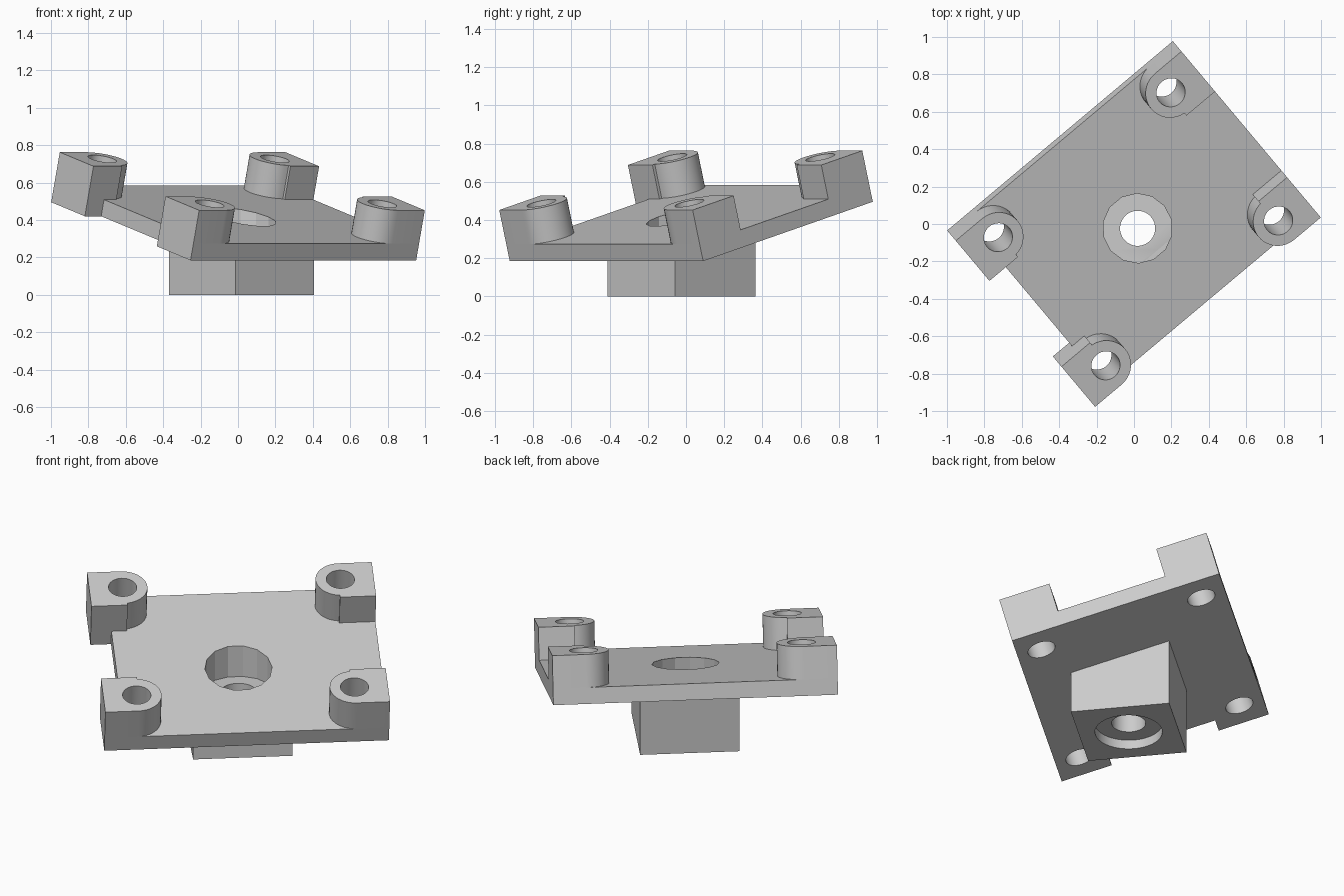
import bpy, bmesh, math
from mathutils import Matrix, Vector

cube = bpy.data.objects.get("Cube")
if cube:
    bpy.data.objects.remove(cube)

TURN, TILT = math.radians(40), math.radians(15)
LENGTH, WIDTH, THICK, HEIGHT = 1.575, 1.2, 0.092, 0.277
HALF_L, HALF_W = LENGTH / 2, WIDTH / 2
SHIFT, LIFT = 0.036, 0.34          # plate underside centre
BLOCK_V, BLOCK_HALF = -0.03, 0.275

# Frames: turned base (vertical block) and tilted plate
base = Matrix.Rotation(TURN, 4, 'Z')
plate_frame = base @ Matrix.Translation((0, SHIFT, LIFT)) @ Matrix.Rotation(TILT, 4, 'X')
# Frame for extruding (v, z) profiles along the base's length
side_frame = base @ Matrix(((0, 0, 1, 0), (1, 0, 0, 0), (0, 1, 0, 0), (0, 0, 0, 1)))

metal = bpy.data.materials.new("plain grey")
metal.use_nodes = True
GREY = (0.6, 0.6, 0.6, 1)
metal.diffuse_color = GREY
metal.node_tree.nodes["Principled BSDF"].inputs["Base Color"].default_value = GREY


def prism(name, outline, low, high, frame):
    """Extrude a flat outline between two heights in the given frame."""
    bm = bmesh.new()
    bottom = [bm.verts.new(frame @ Vector((x, y, low))) for x, y in outline]
    top = [bm.verts.new(frame @ Vector((x, y, high))) for x, y in outline]
    bm.faces.new(bottom)
    bm.faces.new(top)
    for i in range(len(outline)):
        j = (i + 1) % len(outline)
        bm.faces.new((bottom[i], bottom[j], top[j], top[i]))
    bmesh.ops.recalc_face_normals(bm, faces=bm.faces)
    mesh = bpy.data.meshes.new(name)
    bm.to_mesh(mesh)
    bm.free()
    mesh.materials.append(metal)
    obj = bpy.data.objects.new(name, mesh)
    bpy.context.collection.objects.link(obj)
    return obj


def circle(x, y, radius, sides, start=0.0, sweep=math.tau, closed=True):
    steps = sides if closed else sides - 1
    return [(x + radius * math.cos(start + sweep * i / steps),
             y + radius * math.sin(start + sweep * i / steps)) for i in range(sides)]


# Base plate, recessed between the posts at one end
notch, gap = -HALF_L + 0.114, HALF_W - 0.29
plate_outline = [(-HALF_L, -HALF_W), (HALF_L, -HALF_W), (HALF_L, HALF_W), (-HALF_L, HALF_W),
                 (-HALF_L, gap), (notch, gap), (notch, -gap), (-HALF_L, -gap)]
plate = prism("tilted_plate", plate_outline, 0, THICK, plate_frame)

# Corner posts: a square corner with a rounded boss
HOLE_P, HOLE_Q, BOSS = 0.185, 0.137, 0.137
post_outline = [(0, 0)] + circle(HOLE_P, HOLE_Q, BOSS, 20, -math.pi / 2,
                                 math.radians(174), False) + [(0.2, 0.29), (0, 0.29)]
posts, cutters = [], []
for sx, end in ((1, "left"), (-1, "right")):
    for sy, side in ((1, "back"), (-1, "front")):
        outline = [(sx * (HALF_L - p), sy * (HALF_W - q)) for p, q in post_outline]
        posts.append(prism(f"{side}_{end}_post", outline, THICK, HEIGHT, plate_frame))
        hole = circle(sx * (HALF_L - HOLE_P), sy * (HALF_W - HOLE_Q), 0.078, 32)
        cutters.append(prism("screw_hole_cutter", hole, -0.1, 0.5, plate_frame))

# Upright block whose top meets the underside of the plate
v0, v1 = BLOCK_V - BLOCK_HALF, BLOCK_V + BLOCK_HALF


def underside(v):
    return LIFT + (v - SHIFT) * math.tan(TILT)


block = prism("mounting_block", [(v0, 0), (v1, 0), (v1, underside(v1)), (v0, underside(v0))],
              -BLOCK_HALF, BLOCK_HALF, side_frame)

# Vertical bore with a recess at each end
centre_cutters = [
    prism("bore_cutter", circle(0, BLOCK_V, 0.094, 32), -0.1, 1, base),
    prism("upper_recess_cutter", circle(0, BLOCK_V, 0.186, 14), 0.28, 1, base),
    prism("lower_recess_cutter", circle(0, BLOCK_V, 0.186, 40), -0.1, 0.055, base),
]


def cut(obj, tools):
    for tool in tools:
        mod = obj.modifiers.new("cut", 'BOOLEAN')
        mod.operation, mod.solver, mod.object = 'DIFFERENCE', 'EXACT', tool
    bpy.context.view_layer.update()
    graph = bpy.context.evaluated_depsgraph_get()
    mesh = bpy.data.meshes.new_from_object(obj.evaluated_get(graph))
    obj.modifiers.clear()
    obj.data = mesh


cut(plate, cutters + centre_cutters[:2])
cut(block, centre_cutters)
for post, cutter in zip(posts, cutters):
    cut(post, [cutter])
for cutter in cutters + centre_cutters:
    bpy.data.objects.remove(cutter)

# Smooth the round walls, keep the edges crisp
bpy.ops.object.select_all(action='DESELECT')
for obj in [plate, block] + posts:
    obj.select_set(True)
bpy.context.view_layer.objects.active = plate
bpy.ops.object.shade_smooth_by_angle(angle=math.radians(20))
